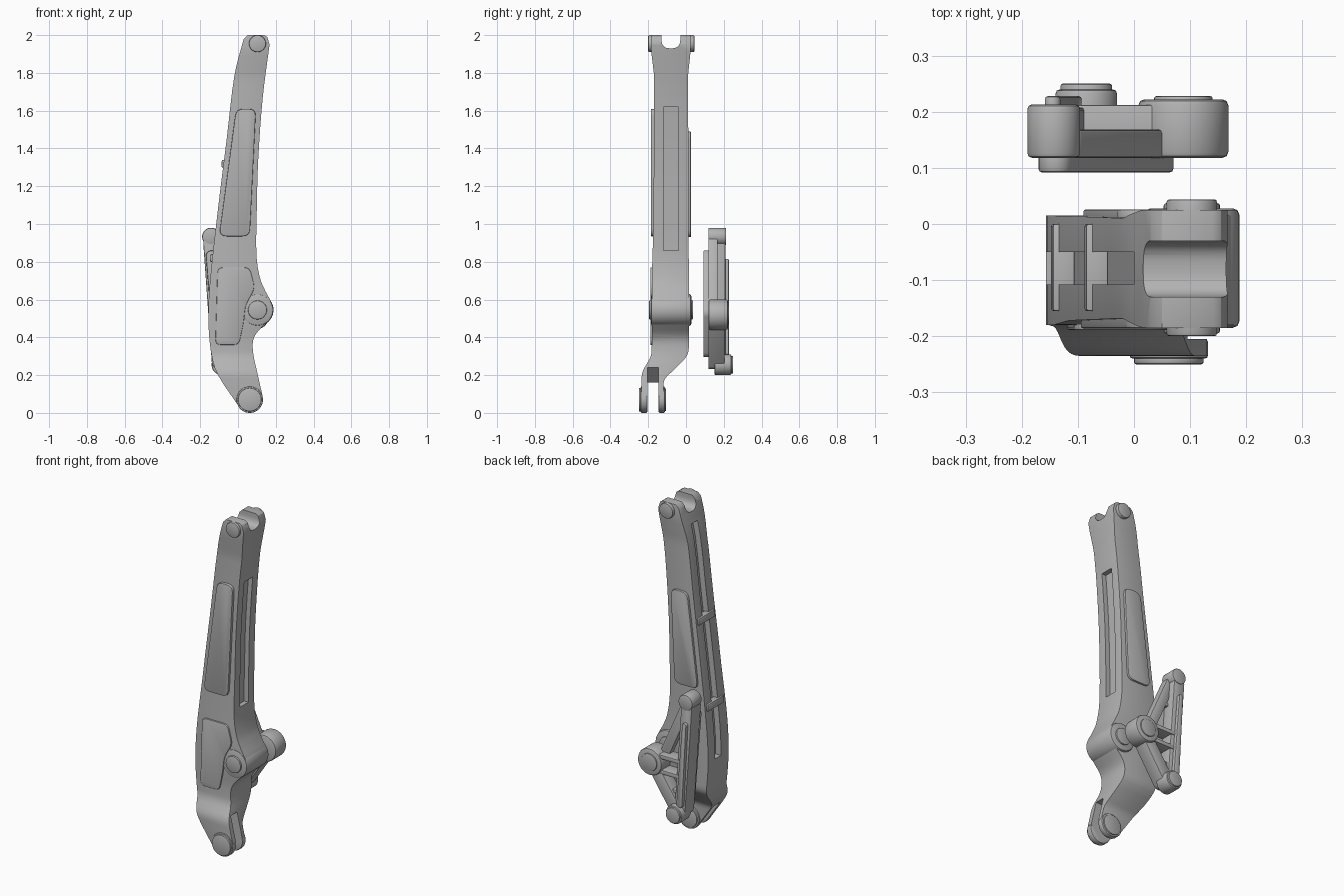
import bpy, bmesh, math
from mathutils import Vector

cube = bpy.data.objects.get("Cube")
if cube:
    bpy.data.objects.remove(cube, do_unlink=True)

grey = bpy.data.materials.new("cast_grey")
grey.use_nodes = True
COLOUR = (0.45, 0.45, 0.45, 1)
grey.diffuse_color = COLOUR
grey.node_tree.nodes["Principled BSDF"].inputs["Base Color"].default_value = COLOUR


# ---------- helpers ----------
def apply(obj, kind, **settings):
    mod = obj.modifiers.new(kind, kind)
    for key, value in settings.items():
        setattr(mod, key, value)
    bpy.context.view_layer.objects.active = obj
    bpy.ops.object.modifier_apply(modifier=mod.name)


def soften(obj, width, segments=2):
    if width:
        apply(obj, 'BEVEL', width=width, segments=segments,
              limit_method='ANGLE', angle_limit=math.radians(38))


def finish(name, bm, bevel):
    bmesh.ops.recalc_face_normals(bm, faces=bm.faces)
    mesh = bpy.data.meshes.new(name)
    bm.to_mesh(mesh)
    bm.free()
    obj = bpy.data.objects.new(name, mesh)
    bpy.context.collection.objects.link(obj)
    mesh.materials.append(grey)
    soften(obj, bevel)
    return obj


def prism(name, pts, lo, hi, axis='y', bevel=0.0):
    """Extrude an outline (u, z) from lo to hi along x or y."""
    bm = bmesh.new()
    place = (lambda u, v, w: (u, w, v)) if axis == 'y' else (lambda u, v, w: (w, u, v))
    face = bm.faces.new([bm.verts.new(place(u, v, lo)) for u, v in pts])
    out = bmesh.ops.extrude_face_region(bm, geom=[face])
    verts = [g for g in out["geom"] if isinstance(g, bmesh.types.BMVert)]
    bmesh.ops.translate(bm, verts=verts, vec=place(0, 0, hi - lo))
    return finish(name, bm, bevel)


def ring(c, r, n=40):
    return [(c[0] + r * math.cos(math.tau * i / n), c[1] + r * math.sin(math.tau * i / n))
            for i in range(n)]


def boss(name, c, r, lo, hi, bevel=0.008):
    return prism(name, ring(c, r), lo, hi, bevel=bevel)


def link(name, circles, lo, hi, bevel=0.006):
    """Solid web wrapped round several circles (centre, radius)."""
    bm = bmesh.new()
    for c, r in circles:
        for u, v in ring(c, r, 28):
            bm.verts.new((u, lo, v))
            bm.verts.new((u, hi, v))
    out = bmesh.ops.convex_hull(bm, input=bm.verts)
    loose = [g for g in out["geom_interior"] if isinstance(g, bmesh.types.BMVert)]
    bmesh.ops.delete(bm, geom=loose, context='VERTS')
    bmesh.ops.dissolve_limit(bm, angle_limit=0.01, verts=bm.verts, edges=bm.edges)
    return finish(name, bm, bevel)


def rounded(pts, r, n=4):
    """Round every corner of an outline."""
    out = []
    for i, p in enumerate(pts):
        b = Vector(p)
        a, c = Vector(pts[i - 1]) - b, Vector(pts[(i + 1) % len(pts)]) - b
        a = b + a.normalized() * min(r, a.length * 0.45)
        c = b + c.normalized() * min(r, c.length * 0.45)
        for k in range(n + 1):
            t = k / n
            out.append(tuple(a * (1 - t) ** 2 + b * 2 * t * (1 - t) + c * t * t))
    return out


def smooth(pts, n=4):
    """Catmull-Rom curve through the points."""
    p = [Vector(q) for q in pts]
    p = [p[0] * 2 - p[1]] + p + [p[-1] * 2 - p[-2]]
    out = []
    for a, b, c, d in zip(p, p[1:], p[2:], p[3:]):
        for k in range(n):
            t = k / n
            out.append(tuple(0.5 * (2 * b + (c - a) * t + (2 * a - 5 * b + 4 * c - d) * t * t
                                    + (3 * b - a - 3 * c + d) * t ** 3)))
    return out + [tuple(p[-2])]


def x_at(edge, z):
    for (x0, z0), (x1, z1) in zip(edge, edge[1:]):
        if min(z0, z1) <= z <= max(z0, z1) and z0 != z1:
            return x0 + (x1 - x0) * (z - z0) / (z1 - z0)
    return edge[-1][0]


def cut(obj, cutter, operation='DIFFERENCE'):
    cutter.hide_render = True
    apply(obj, 'BOOLEAN', object=cutter, operation=operation, solver='EXACT')
    bpy.data.objects.remove(cutter, do_unlink=True)


def groove(obj, edge, side, z0, z1, y0, y1, depth):
    """Channel that follows the curved edge of the arm."""
    zs = [z0 + (z1 - z0) * i / 14 for i in range(15)]
    inner = [(x_at(edge, z) - side * depth, z) for z in zs]
    outer = [(x_at(edge, z) + side * 0.1, z) for z in reversed(zs)]
    cut(obj, prism("channel_cutter", inner + outer, y0, y1))


# ---------- arm body ----------
TOP, PIVOT, FOOT = (0.103, 1.955), (0.103, 0.545), (0.062, 0.07)
left_edge = smooth([(0.03, 1.98), (-0.02, 1.78), (-0.06, 1.45), (-0.1, 1.13), (-0.138, 0.8),
                    (-0.155, 0.6), (-0.155, 0.44), (-0.137, 0.29), (-0.1, 0.19), (0.0, 0.04)])
right_edge = smooth([(0.13, 0.09), (0.105, 0.2), (0.08, 0.32), (0.085, 0.4), (0.14, 0.47),
                     (0.18, 0.52), (0.178, 0.58), (0.145, 0.645), (0.115, 0.72), (0.097, 0.85),
                     (0.1, 1.1), (0.107, 1.34), (0.13, 1.66), (0.167, 1.95)])
outline = left_edge + [(0.062, 0.01)] + right_edge + [(0.155, 1.99), (0.14, 2.0), (0.05, 2.0)]
arm = prism("arm_body", outline, -0.4, 0.4)
side = [(-0.185, 2.1), (0.025, 2.1), (0.025, 1.92), (0.01, 1.78), (0.012, 1.5), (0.015, 0.7),
        (0.015, 0.32), (-0.01, 0.28), (-0.12, 0.175), (-0.12, -0.1), (-0.235, -0.1),
        (-0.235, 0.215), (-0.183, 0.3), (-0.18, 0.4), (-0.18, 0.75), (-0.172, 1.0),
        (-0.168, 1.78), (-0.185, 1.92)]
cut(arm, prism("side_cutter", rounded(side, 0.03), -0.5, 0.5, axis='x'), 'INTERSECT')
soften(arm, 0.014, 3)

# channels, top saddle and foot slot
groove(arm, left_edge, -1, 0.5, 1.87, -0.108, -0.05, 0.035)
groove(arm, right_edge, 1, 0.86, 1.62, -0.12, -0.04, 0.028)
saddle = [(-0.13, 2.2), (-0.13, 1.93), (-0.03, 1.93), (-0.03, 2.2)]
cut(arm, prism("saddle_cutter", rounded(saddle, 0.048, 8), -0.5, 0.5, axis='x'))
slot = [(-0.4, -0.2), (0.4, -0.2), (0.4, 0.24), (0.06, 0.24), (-0.02, 0.16), (-0.4, 0.16)]
cut(arm, prism("slot_cutter", slot, -0.205, -0.145))

# pivot hubs and pins
boss("pivot_hub", PIVOT, 0.085, -0.185, 0.028, 0.012)
boss("pivot_pin", PIVOT, 0.05, -0.195, 0.037, 0.004)
for label, lo, hi in (("front", -0.2, -0.14), ("back", -0.02, 0.044)):
    boss(label + "_top_pin", TOP, 0.045, lo, hi, 0.005)
boss("front_foot_hub", FOOT, 0.07, -0.24, -0.205, 0.006)
boss("front_foot_cap", FOOT, 0.062, -0.25, -0.235, 0.004)
boss("back_foot_hub", FOOT, 0.07, -0.145, -0.112, 0.006)
boss("back_foot_cap", FOOT, 0.06, -0.12, -0.105, 0.004)

# raised panels on the front and back faces
upper = [(-0.01, 1.61), (0.095, 1.61), (0.062, 0.935), (-0.1, 0.935)]
lower = [(-0.108, 0.77), (0.062, 0.77), (0.09, 0.66), (0.04, 0.57), (0.03, 0.48),
         (0.005, 0.36), (-0.12, 0.36)]
back = [(-0.025, 1.49), (0.085, 1.49), (0.06, 0.93), (-0.095, 0.93)]
prism("front_upper_panel", rounded(upper, 0.04), -0.186, -0.15, bevel=0.004)
prism("front_lower_panel", rounded(lower, 0.03), -0.189, -0.15, bevel=0.004)
prism("back_panel", rounded(back, 0.04), 0.0, 0.026, bevel=0.004)

# straps across the rear channel
for label, z in (("upper", 1.32), ("lower", 0.82)):
    x = x_at(left_edge, z)
    strap = [(x - 0.012, z - 0.02), (x + 0.03, z - 0.02), (x + 0.03, z + 0.02), (x - 0.009, z + 0.02)]
    prism(label + "_channel_strap", strap, -0.155, 0.0, bevel=0.004)

# ---------- separate triangular bracket ----------
HEAD, ELBOW, TAIL = (-0.143, 0.933), (0.088, 0.52), (-0.085, 0.255)
boss("bracket_head_hub", HEAD, 0.047, 0.118, 0.213)
boss("bracket_elbow_hub", ELBOW, 0.08, 0.118, 0.222, 0.01)
boss("bracket_elbow_pin", ELBOW, 0.052, 0.2, 0.228, 0.004)
boss("bracket_tail_hub", TAIL, 0.055, 0.15, 0.24)
boss("bracket_tail_cap", TAIL, 0.046, 0.2, 0.25, 0.004)

# backing plate and its rim
link("bracket_plate", [((-0.14, 0.83), 0.03), ((0.02, 0.53), 0.05), ((-0.085, 0.34), 0.045)],
     0.092, 0.135)
link("bracket_spine", [((-0.148, 0.9), 0.036), ((-0.103, 0.27), 0.036)], 0.118, 0.208)
link("bracket_spine_ridge", [((-0.145, 0.8), 0.014), ((-0.113, 0.32), 0.02)], 0.19, 0.228)
link("bracket_upper_strut", [((-0.12, 0.9), 0.03), ((0.03, 0.56), 0.03)], 0.118, 0.168)
link("bracket_lower_strut", [((0.07, 0.48), 0.038), ((-0.07, 0.27), 0.038)], 0.118, 0.205)

# pocket ribs
for label, z in (("upper", 0.565), ("lower", 0.475)):
    link(label + "_pocket_rib", [((-0.12, z), 0.012), ((0.06, z), 0.012)], 0.12, 0.212, 0.003)
link("head_pocket_rib", [((-0.13, 0.76), 0.01), ((-0.06, 0.76), 0.01)], 0.12, 0.165, 0.003)
link("tail_pocket_rib", [((-0.11, 0.37), 0.01), ((0.0, 0.37), 0.01)], 0.12, 0.19, 0.003)

# ---------- shading ----------
for obj in bpy.context.scene.objects:
    obj.select_set(obj.type == 'MESH')
bpy.ops.object.shade_smooth_by_angle(angle=math.radians(35))
bpy.ops.object.select_all(action='DESELECT')
